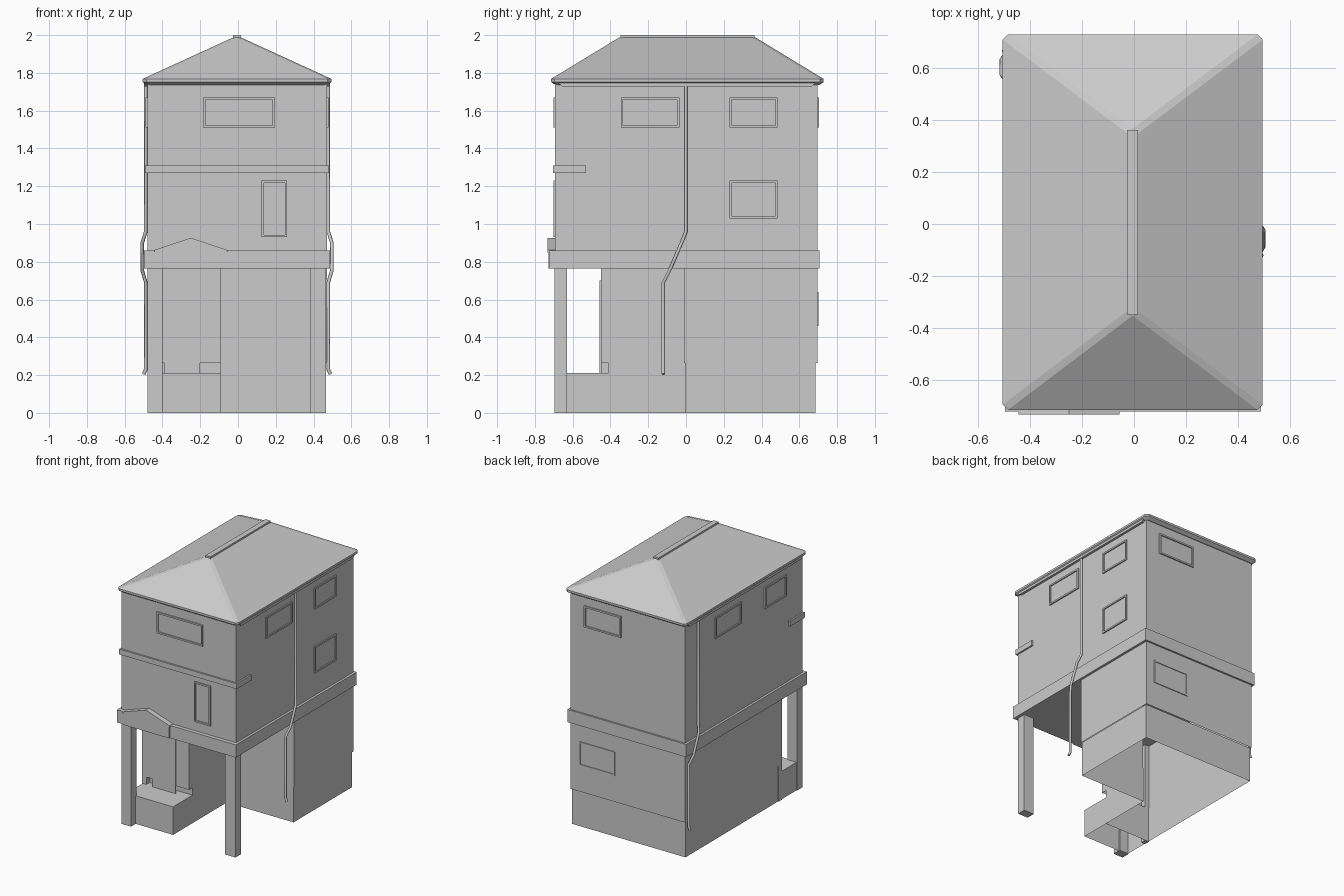
import bpy, bmesh

cube = bpy.data.objects.get("Cube")
if cube:
    bpy.data.objects.remove(cube, do_unlink=True)

grey = bpy.data.materials.new("plain_grey")
grey.use_nodes = True
grey.diffuse_color = (0.6, 0.6, 0.6, 1)
grey.node_tree.nodes["Principled BSDF"].inputs["Base Color"].default_value = (0.6, 0.6, 0.6, 1)


def finish(name, bm):
    bmesh.ops.recalc_face_normals(bm, faces=bm.faces)
    mesh = bpy.data.meshes.new(name)
    bm.to_mesh(mesh)
    bm.free()
    mesh.materials.append(grey)
    obj = bpy.data.objects.new(name, mesh)
    bpy.context.collection.objects.link(obj)
    return obj


def loft(name, rings, cap_bottom=True, cap_top=True):
    """Join rings of points that have the same count."""
    bm = bmesh.new()
    loops = [[bm.verts.new(p) for p in ring] for ring in rings]
    n = len(loops[0])
    for a, b in zip(loops, loops[1:]):
        for i in range(n):
            j = (i + 1) % n
            bm.faces.new((a[i], a[j], b[j], b[i]))
    if cap_bottom:
        bm.faces.new(loops[0][::-1])
    if cap_top:
        bm.faces.new(loops[-1])
    return finish(name, bm)


def box(name, x, y, z, bottom=True):
    outline = [(x[0], y[0]), (x[1], y[0]), (x[1], y[1]), (x[0], y[1])]
    return loft(name, [[(*p, h) for p in outline] for h in z], bottom)


def shell(name, left, right, front, inner, back, z):
    """L-shaped wall ring, open above and below."""
    outline = [(left, front), (-0.09, front), (-0.09, inner),
               (right, inner), (right, back), (left, back)]
    return loft(name, [[(*p, h) for p in outline] for h in z], False, False)


def window(name, axis, wall, side, span, z, border=0.012, depth=0.009):
    """Thin frame standing on a wall; axis tells which way the wall faces."""
    bm = bmesh.new()

    def rect(inset, off):
        pts = []
        for u, h in ((span[0] + inset, z[0] + inset), (span[1] - inset, z[0] + inset),
                     (span[1] - inset, z[1] - inset), (span[0] + inset, z[1] - inset)):
            d = wall + side * off
            pts.append(bm.verts.new((d, u, h) if axis == "x" else (u, d, h)))
        return pts

    rings = [rect(0, -0.002), rect(0, depth), rect(border, depth), rect(border, 0.001)]
    for a, b in zip(rings, rings[1:]):
        for i in range(4):
            j = (i + 1) % 4
            bm.faces.new((a[i], a[j], b[j], b[i]))
    bm.faces.new(rings[-1])
    return finish(name, bm)


# Upper storeys and the band below them
box("upper_walls", (-0.48, 0.47), (-0.693, 0.695), (0.80, 1.75))
box("floor_band", (-0.497, 0.488), (-0.722, 0.708), (0.765, 0.86))

# Hollow ground floor around the open parking bay
shell("ground_floor_walls", -0.48, 0.47, -0.45, -0.01, 0.695, (0.265, 0.77))
shell("foundation", -0.475, 0.465, -0.41, -0.006, 0.685, (0, 0.265))
box("corner_column", (-0.48, -0.445), (-0.45, -0.41), (0, 0.77))
box("porch_step", (-0.475, -0.09), (-0.64, -0.41), (0, 0.21), bottom=False)
box("front_door", (-0.39, -0.2), (-0.457, -0.448), (0.21, 0.70))
for name, x in (("left_post", (0.38, 0.465)), ("right_post", (-0.48, -0.40))):
    box(name, x, (-0.695, -0.63), (0, 0.77))

# Small gable over the entrance
gable = [(-0.44, 0.765), (-0.06, 0.765), (-0.06, 0.86), (-0.25, 0.925), (-0.44, 0.86)]
loft("entrance_gable", [[(x, y, z) for x, z in gable] for y in (-0.729, -0.69)])
trim = [(-0.445, 0.85), (-0.25, 0.915), (-0.055, 0.85),
        (-0.055, 0.862), (-0.25, 0.927), (-0.445, 0.862)]
loft("gable_trim", [[(x, y, z) for x, z in trim] for y in (-0.732, -0.69)])

# Ledge across the front with short returns
box("front_ledge", (-0.492, 0.482), (-0.705, -0.69), (1.27, 1.31))
for name, x in (("left_ledge", (0.468, 0.482)), ("right_ledge", (-0.492, -0.478))):
    box(name, x, (-0.705, -0.53), (1.27, 1.31))

# Windows
high = (1.51, 1.67)
window("front_window", "y", -0.693, -1, (-0.185, 0.195), high)
window("front_narrow_window", "y", -0.693, -1, (0.125, 0.26), (0.93, 1.23))
window("back_window", "y", 0.695, 1, (0.05, 0.355), high)
window("back_low_window", "y", 0.695, 1, (0.10, 0.40), (0.46, 0.64), depth=0.006)
window("left_wide_window", "x", 0.47, 1, (-0.345, -0.035), high)
window("left_window", "x", 0.47, 1, (0.23, 0.485), high)
window("left_low_window", "x", 0.47, 1, (0.23, 0.485), (1.03, 1.23))
window("right_wide_window", "x", -0.48, -1, (0.035, 0.345), high)
window("right_window", "x", -0.48, -1, (-0.495, -0.24), high)


# Hipped roof with cut corners and a ridge cap
def cut_rect(hx, hy, c, z):
    corners = [(hx, -hy + c), (hx, hy - c), (hx - c, hy), (-hx + c, hy),
               (-hx, hy - c), (-hx, -hy + c), (-hx + c, -hy), (hx - c, -hy)]
    return [(x - 0.005, y + 0.007, z) for x, y in corners]


loft("roof", [cut_rect(0.483, 0.70, 0.02, 1.737), cut_rect(0.5, 0.722, 0.02, 1.752),
              cut_rect(0.5, 0.722, 0.02, 1.768), cut_rect(0.02, 0.36, 0.019, 1.988)])
box("ridge_cap", (-0.026, 0.016), (-0.348, 0.362), (1.982, 2.0))

# Gutters under the long eaves, with slanted ends
for name, x in (("left_gutter", (0.468, 0.488)), ("right_gutter", (-0.498, -0.478))):
    side = [(-0.69, 1.76), (-0.655, 1.728), (0.665, 1.728), (0.70, 1.76)]
    loft(name, [[(d, y, z) for y, z in side] for d in x])


# Drainpipes that step out around the band
def drainpipe(name, wall, side, y_top, y_low):
    near, far = wall + side * 0.008, wall + side * 0.027
    slope = y_low - y_top
    path = [(near, y_top, 1.74), (near, y_top, 0.96), (far, y_top + slope * 0.2, 0.90),
            (far, y_top + slope * 0.72, 0.755), (near, y_low, 0.69),
            (near, y_low, 0.23), (near + side * 0.012, y_low, 0.205)]
    curve = bpy.data.curves.new(name, "CURVE")
    curve.dimensions = "3D"
    curve.bevel_depth = 0.0095
    curve.bevel_resolution = 1
    curve.use_fill_caps = True
    spline = curve.splines.new("POLY")
    spline.points.add(len(path) - 1)
    for point, co in zip(spline.points, path):
        point.co = (*co, 1)
    curve.materials.append(grey)
    bpy.context.collection.objects.link(bpy.data.objects.new(name, curve))


drainpipe("left_drainpipe", 0.47, 1, 0.0, -0.12)
drainpipe("right_drainpipe", -0.48, -1, 0.55, 0.665)
